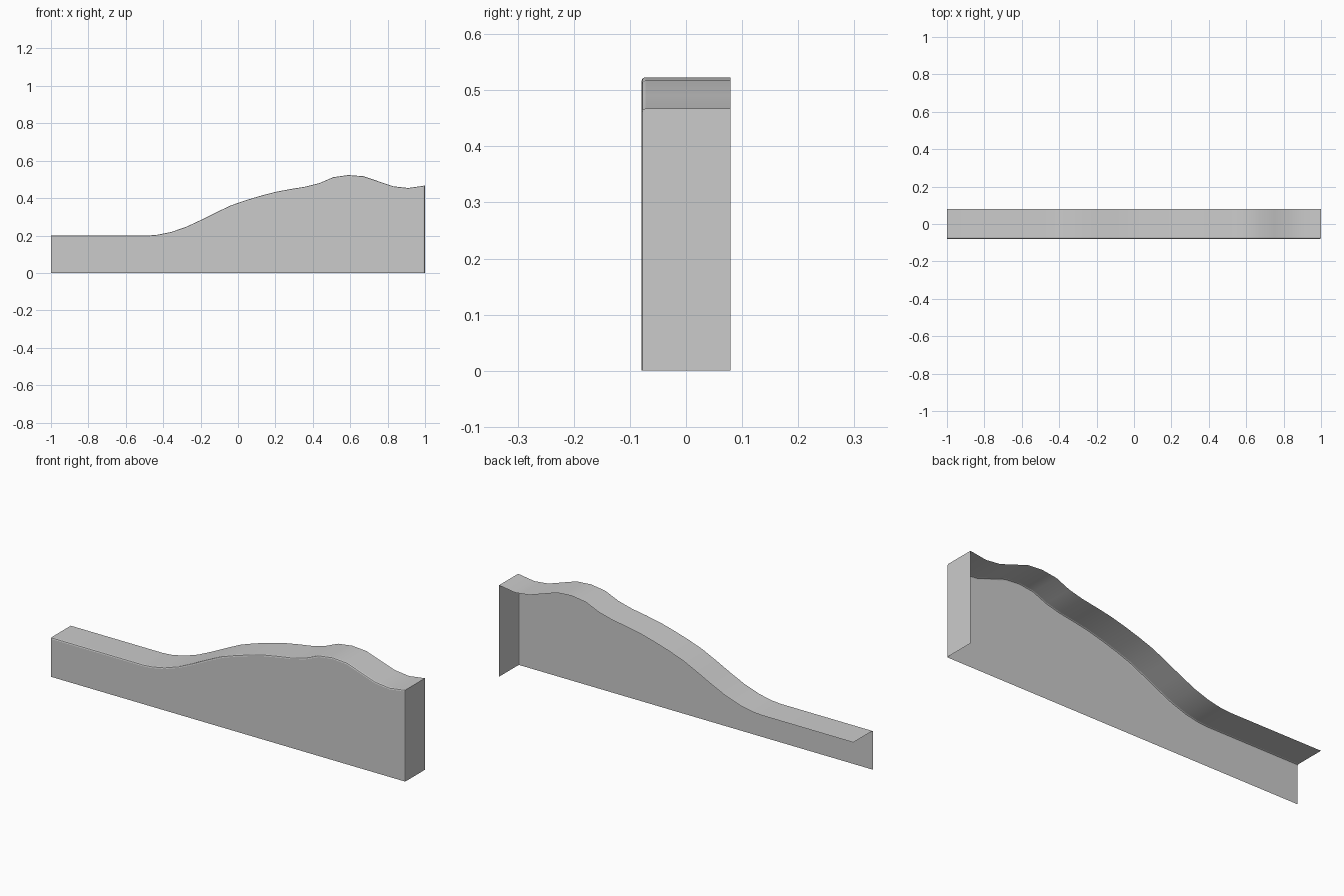
import bpy, math
from mathutils import Vector

if "Cube" in bpy.data.objects:
    bpy.data.objects.remove(bpy.data.objects["Cube"])

# Top silhouette (x, z), left to right, then down the right end
top = [(-1, .2), (-.48, .2), (-.43, .204), (-.36, .218), (-.28, .245), (-.2, .282),
       (-.12, .322), (-.04, .36), (.04, .388), (.12, .412), (.2, .433), (.28, .448),
       (.36, .461), (.435, .48), (.51, .512), (.59, .523), (.67, .517), (.75, .49),
       (.83, .463), (.91, .454), (1, .467)]
path = [Vector(p) for p in top + [(1, 0)]]


def inset(points, d):
    """Offset the open path inwards by d with mitred corners."""
    norms = [Vector(((b - a).y, -(b - a).x)).normalized()
             for a, b in zip(points, points[1:])]
    out = []
    for i, p in enumerate(points):
        n1, n2 = norms[max(i - 1, 0)], norms[min(i, len(norms) - 1)]
        out.append(p + (n1 + n2) * d / (1 + n1.dot(n2)))
    return out


# Rings from the open back edge, round the small bevel, to the front panel
rings = [(0, .0795), (0, -.0725), (.002, -.0775), (.007, -.0795)]
n = len(path)
verts = [(p.x, y, p.y) for d, y in rings for p in inset(path, d)]
faces = [(r * n + i, (r + 1) * n + i, (r + 1) * n + i + 1, r * n + i + 1)
         for r in range(len(rings) - 1) for i in range(n - 1)]

# Flat front panel, closed along the bottom
verts.append((-1, -.0795, 0))
last = (len(rings) - 1) * n
faces.append([len(verts) - 1] + list(range(last + n - 1, last - 1, -1)))

mesh = bpy.data.meshes.new("curved_side_panel")
mesh.from_pydata(verts, [], faces)
mesh.update()
obj = bpy.data.objects.new("curved_side_panel", mesh)
bpy.context.collection.objects.link(obj)
bpy.context.view_layer.objects.active = obj
obj.select_set(True)
bpy.ops.object.shade_smooth_by_angle(angle=math.radians(20))
